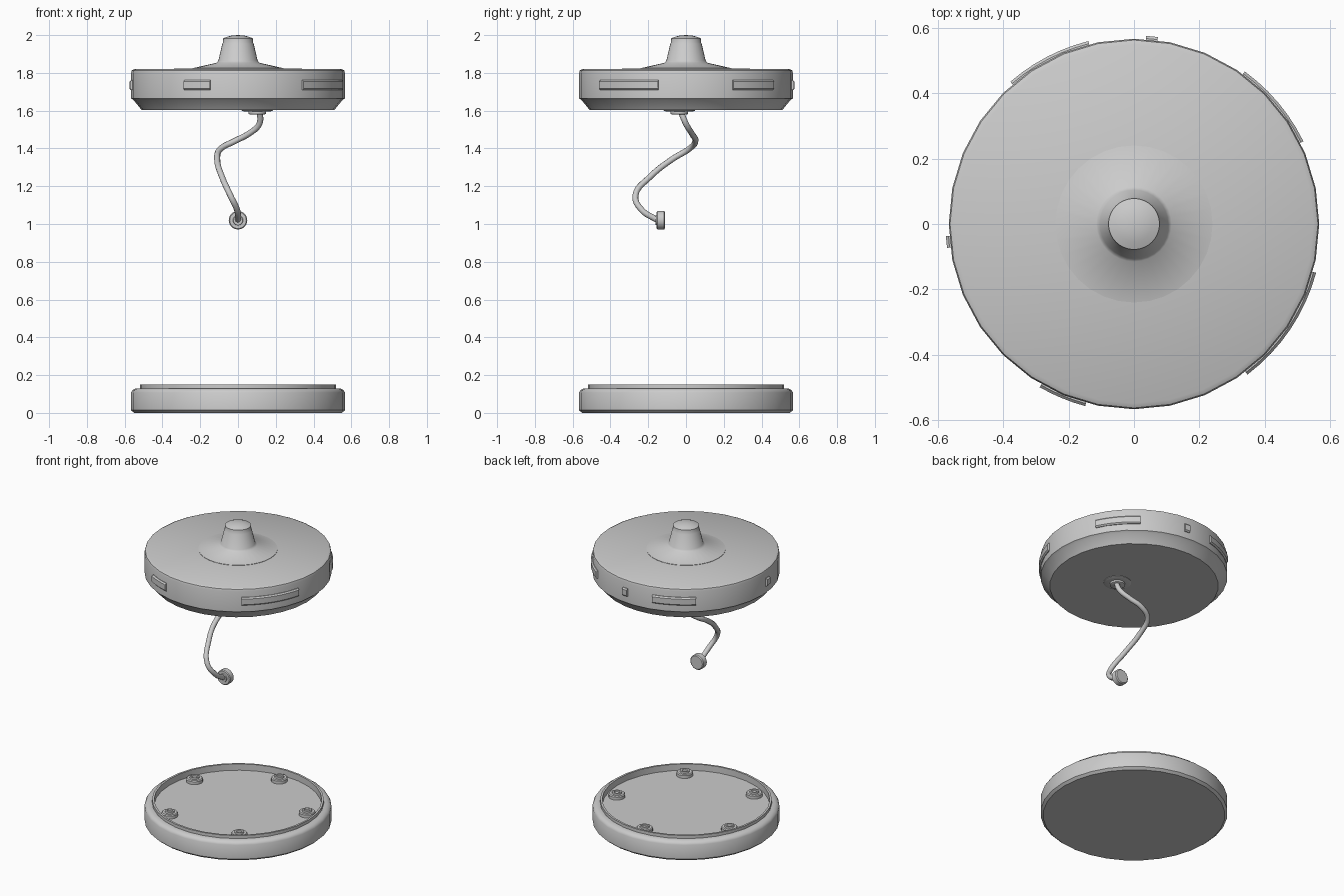
import bpy, bmesh
from math import radians, sin, cos, pi
from mathutils import Vector

if "Cube" in bpy.data.objects:
    bpy.data.objects.remove(bpy.data.objects["Cube"])


def finish(name, bm, angle=35):
    bmesh.ops.remove_doubles(bm, verts=bm.verts, dist=1e-5)
    bmesh.ops.recalc_face_normals(bm, faces=bm.faces)
    mesh = bpy.data.meshes.new(name)
    bm.to_mesh(mesh)
    bm.free()
    ob = bpy.data.objects.new(name, mesh)
    bpy.context.collection.objects.link(ob)
    bpy.ops.object.select_all(action='DESELECT')
    ob.select_set(True)
    bpy.context.view_layer.objects.active = ob
    bpy.ops.object.shade_smooth_by_angle(angle=radians(angle))
    return ob


def lathe(name, profile, sides=32, angle=35):
    """Spin an (r, z) profile that starts and ends on the axis."""
    bm = bmesh.new()
    rings = []
    for r, z in profile:
        if r == 0:
            rings.append([bm.verts.new((0, 0, z))] * sides)
        else:
            rings.append([bm.verts.new((r * cos(2 * pi * i / sides), r * sin(2 * pi * i / sides), z))
                          for i in range(sides)])
    for a, b in zip(rings, rings[1:]):
        for i in range(sides):
            j = (i + 1) % sides
            bm.faces.new(list(dict.fromkeys((a[i], a[j], b[j], b[i]))))
    return finish(name, bm, angle)


def arc_tab(name, start, end, steps):
    """Rounded raised strip wrapped around the housing side."""
    section = [(0.545, 1.709), (0.568, 1.709), (0.576, 1.717),
               (0.576, 1.754), (0.568, 1.762), (0.545, 1.762)]
    bm = bmesh.new()
    loops = []
    for k in range(steps + 1):
        a = radians(start + (end - start) * k / steps)
        loops.append([bm.verts.new((r * cos(a), r * sin(a), z)) for r, z in section])
    n = len(section)
    for a, b in zip(loops, loops[1:]):
        for i in range(n):
            j = (i + 1) % n
            bm.faces.new((a[i], a[j], b[j], b[i]))
    bm.faces.new(loops[0])
    bm.faces.new(loops[-1])
    return finish(name, bm)


# Upper housing
lathe("upper_housing", [(0, 1.603), (0.51, 1.603), (0.517, 1.612), (0.552, 1.655), (0.566, 1.665),
                        (0.566, 1.80), (0.562, 1.813), (0.548, 1.82), (0, 1.825)])

# Flared collar with domed cap
lathe("top_collar", [(0, 1.82), (0.24, 1.82), (0.24, 1.825), (0.115, 1.853), (0.104, 1.865), (0.083, 1.955),
                     (0.08, 1.96), (0.078, 1.983), (0.055, 1.992), (0.03, 1.998), (0, 2.0)])

# Raised tabs around the housing
for name, start, end, steps in [("side_tab_front_right", -53, -15, 8), ("side_tab_back_right", 26, 54, 6),
                                ("side_tab_back_left", 104, 131, 6), ("side_tab_front_left", 240, 255, 4),
                                ("small_tab_back", 82.7, 86.3, 1), ("small_tab_left", 183.7, 187.3, 1)]:
    arc_tab(name, start, end, steps)

# Cord socket under the housing
socket = lathe("cord_socket", [(0, 1.61), (0.083, 1.61), (0.083, 1.60), (0.075, 1.597), (0.046, 1.595),
                               (0.046, 1.583), (0.038, 1.579), (0, 1.579)], 24)
socket.location = (0.102, -0.035, 0)

# Hanging cord
path = [(0.115, -0.03, 1.60), (0.113, 0.0, 1.53), (0.06, 0.03, 1.48), (-0.015, 0.05, 1.44),
        (-0.09, 0.02, 1.40), (-0.11, -0.07, 1.345), (-0.085, -0.19, 1.25), (-0.04, -0.268, 1.15),
        (-0.005, -0.235, 1.075), (0, -0.15, 1.02)]
curve = bpy.data.curves.new("cord", 'CURVE')
curve.dimensions = '3D'
curve.bevel_depth = 0.016
curve.bevel_resolution = 3
curve.resolution_u = 6
curve.use_fill_caps = True
spline = curve.splines.new('BEZIER')
spline.bezier_points.add(len(path) - 1)
for p, co in zip(spline.bezier_points, path):
    p.co = co
    p.handle_left_type = p.handle_right_type = 'AUTO'
bpy.context.collection.objects.link(bpy.data.objects.new("cord", curve))

# Plug at the end of the cord
plug = lathe("cord_plug", [(0, 0.025), (0.025, 0.025), (0.027, 0.019), (0.044, 0.019), (0.049, 0.014),
                           (0.049, -0.02), (0.043, -0.025), (0, -0.025)], 24)
plug.rotation_euler = (pi / 2, 0, 0)
plug.location = (0, -0.136, 1.02)

# Base dish with raised lip
lathe("base_dish", [(0, 0), (0.55, 0), (0.566, 0.014), (0.566, 0.108), (0.558, 0.121), (0.54, 0.13),
                    (0.52, 0.13), (0.52, 0.15), (0.507, 0.15), (0.507, 0.108), (0, 0.108)])

# Five studs inside the base
for k in range(5):
    a = radians(90 + 72 * k)
    stud = lathe(f"base_stud_{k + 1}", [(0, 0.10), (0.05, 0.10), (0.05, 0.127), (0.045, 0.133), (0.03, 0.133),
                                        (0.028, 0.142), (0.018, 0.142), (0.015, 0.136), (0, 0.136)], 20)
    stud.location = (0.437 * cos(a), 0.437 * sin(a), 0)
